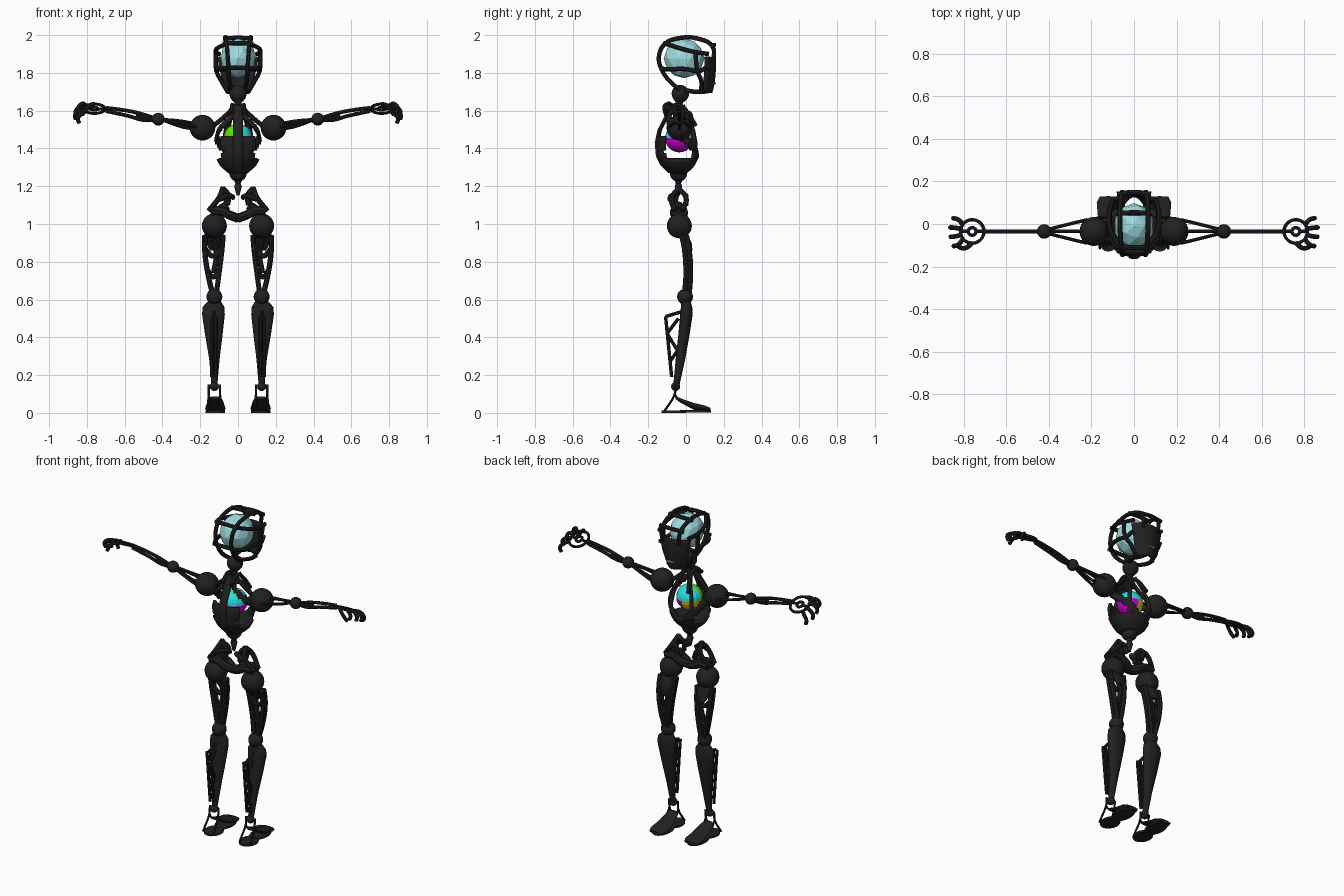
import bpy, bmesh
from math import sin, cos, pi, radians, degrees, atan2
from mathutils import Vector

if "Cube" in bpy.data.objects:
    bpy.data.objects.remove(bpy.data.objects["Cube"])


def material(name, rgb):
    m = bpy.data.materials.new(name)
    m.use_nodes = True
    m.diffuse_color = (*rgb, 1)
    m.node_tree.nodes["Principled BSDF"].inputs["Base Color"].default_value = (*rgb, 1)
    return m


BLACK = material("black", (.015, .015, .015))
PALE = material("pale blue", (.34, .72, .76))
GREEN = material("green", (.12, .8, 0))
CYAN = material("cyan", (.02, .75, .75))
MAGENTA = material("magenta", (.6, 0, .62))
YELLOW = material("yellow", (.7, .58, 0))


def finish(name, mesh, mats=(BLACK,), smooth=True):
    mesh.name = name
    ob = bpy.data.objects.new(name, mesh)
    bpy.context.collection.objects.link(ob)
    for m in mats:
        mesh.materials.append(m)
    if smooth:
        bpy.ops.object.select_all(action="DESELECT")
        ob.select_set(True)
        bpy.context.view_layer.objects.active = ob
        bpy.ops.object.shade_smooth_by_angle(angle=radians(40))
    return ob


def from_bmesh(name, bm, **kw):
    bmesh.ops.recalc_face_normals(bm, faces=bm.faces)
    mesh = bpy.data.meshes.new(name)
    bm.to_mesh(mesh)
    bm.free()
    return finish(name, mesh, **kw)


def tubes(name, paths, r, mirror=True):
    """Round bars through the given points, on both sides when mirrored."""
    cu = bpy.data.curves.new(name, "CURVE")
    cu.dimensions = "3D"
    cu.bevel_depth, cu.bevel_resolution, cu.resolution_u = r, 2, 5
    cu.use_fill_caps = True
    for side in (1, -1) if mirror else (1,):
        for path in paths:
            sp = cu.splines.new("BEZIER")
            sp.bezier_points.add(len(path) - 1)
            for p, (x, y, z) in zip(sp.bezier_points, path):
                p.co = (x * side, y, z)
                p.handle_left_type = p.handle_right_type = "AUTO"
    ob = bpy.data.objects.new(name + "_path", cu)
    bpy.context.collection.objects.link(ob)
    dg = bpy.context.evaluated_depsgraph_get()
    mesh = bpy.data.meshes.new_from_object(ob.evaluated_get(dg))
    mesh.materials.clear()
    bpy.data.objects.remove(ob)
    finish(name, mesh)


def ball(name, c, r, mirror=True):
    bm = bmesh.new()
    for side in (1, -1) if mirror else (1,):
        made = bmesh.ops.create_uvsphere(bm, u_segments=24, v_segments=14, radius=r)
        bmesh.ops.translate(bm, verts=made["verts"], vec=(c[0] * side, c[1], c[2]))
    from_bmesh(name, bm)


def loft(name, sections, along="z", mirror=True, n=16, mat=BLACK):
    """Elliptical sections (x, y, z, radius, radius) joined into one solid."""
    bm = bmesh.new()
    for side in (1, -1) if mirror else (1,):
        rings = []
        for x, y, z, a, b in sections:
            uv = [(a * cos(2 * pi * i / n), b * sin(2 * pi * i / n)) for i in range(n)]
            rings.append([bm.verts.new((x * side + u, y + v, z) if along == "z" else (x * side + u, y, z + v))
                          for u, v in uv])
        for p, q in zip(rings, rings[1:]):
            for i in range(n):
                j = (i + 1) % n
                bm.faces.new((p[i], p[j], q[j], q[i]))
        bm.faces.new(rings[0])
        bm.faces.new(rings[-1])
    from_bmesh(name, bm, mats=(mat,))


def shell(name, point, rows, cols, keep, thick):
    """Grid surface with openings cut by a rule, then thickened."""
    bm = bmesh.new()
    g = [[bm.verts.new(point(i / rows, j / cols)) for j in range(cols + 1)] for i in range(rows + 1)]
    for p, q in zip(g, g[1:]):
        for j in range(cols):
            quad = (p[j], p[j + 1], q[j + 1], q[j])
            if keep(sum((v.co for v in quad), Vector()) / 4):
                bm.faces.new(quad)
    bmesh.ops.delete(bm, geom=[v for v in bm.verts if not v.link_faces], context="VERTS")
    bmesh.ops.remove_doubles(bm, verts=bm.verts, dist=.0001)
    mod = from_bmesh(name, bm).modifiers.new("thickness", "SOLIDIFY")
    mod.thickness, mod.offset = thick, 0


# Brain
bm = bmesh.new()
bmesh.ops.create_icosphere(bm, subdivisions=2, radius=1)
for v in bm.verts:
    v.co = (v.co.x * .095, v.co.y * .108 - .01, v.co.z * .105 + 1.877)
from_bmesh("brain", bm, mats=(PALE,), smooth=False)

# Skull frame
tubes("skull_rails", [
    [(.05, .145, 1.86), (.06, .14, 1.94), (.065, .06, 1.982), (.065, -.03, 1.985),
     (.06, -.11, 1.955), (.055, -.143, 1.89), (.05, -.13, 1.82), (.045, -.08, 1.75), (.035, -.03, 1.71)],
    [(.06, -.11, 1.955), (.11, -.03, 1.93), (.117, .05, 1.91), (.1, .12, 1.9)],
    [(.05, -.13, 1.82), (.1, -.08, 1.82), (.115, 0, 1.82), (.112, .07, 1.81), (.1, .11, 1.83)],
    [(.117, .05, 1.91), (.114, .06, 1.81), (.09, .08, 1.76), (.055, .08, 1.70)]], .012)
tubes("skull_crossbars", [[(-.08, y, z), (0, y * 1.06, z + .003), (.08, y, z)]
                          for y, z in ((.14, 1.945), (.05, 1.982), (-.105, 1.955), (-.125, 1.825))], .012, False)


# Face mask and mouth
def mask_point(u, v):
    t = 2 * v - 1
    return (t * (.055 + .05 * u ** .7), .152 - .05 * t * t - .02 * (1 - u) ** 3, 1.695 + .19 * u)


shell("face_mask", mask_point, 12, 12, lambda c: True, .014)
loft("mouth", [(0, .15, 1.745, .025, .004), (0, .158, 1.745, .025, .004)], along="y", mirror=False, mat=PALE)
tubes("jaw_bars", [[(.055, .1, 1.70), (.05, .05, 1.70), (.03, -.01, 1.71)]], .012)

# Neck
ball("neck_ball", (0, -.03, 1.69), .046, False)
loft("neck", [(0, -.03, 1.66, .035, .035), (0, -.035, 1.64, .018, .018), (0, -.04, 1.54, .014, .014)], mirror=False)

# Rib cage
PROFILE = [(1.27, .04), (1.31, .088), (1.36, .115), (1.43, .122), (1.5, .105), (1.57, .065), (1.63, .035)]


def rib_point(u, v):
    z = 1.27 + .36 * u
    r = next(r0 + (r1 - r0) * (z - z0) / (z1 - z0)
             for (z0, r0), (z1, r1) in zip(PROFILE, PROFILE[1:]) if z <= z1 + .001)
    return (r * sin(2 * pi * v), -.04 - .89 * r * cos(2 * pi * v), z)


def rib_keep(c):
    a = abs(degrees(atan2(c.x, -c.y - .04)))
    slit = 1.37 < c.z < 1.395 and a > 38
    return (c.z < 1.345 or (c.z < 1.465 and a < 54 and not slit)
            or abs(a - 16 - (1.6 - c.z) * 600) < 13
            or abs(a - 142) < 8 or (c.z > 1.59 and a < 60))


shell("rib_cage", rib_point, 24, 60, rib_keep, .016)
loft("sternum", [(0, -.045 - .89 * r, z, .026, .012) for z, r in PROFILE], mirror=False)
tubes("collar_bars", [[(.02, -.05, 1.62), (.07, -.045, 1.57), (.13, -.035, 1.52)],
                      [(.03, -.11, 1.59), (.03, -.05, 1.63), (.03, .0, 1.6), (.05, .05, 1.52)]], .012)

# Four-coloured core inside the ribs
bm = bmesh.new()
bmesh.ops.create_uvsphere(bm, u_segments=16, v_segments=12, radius=.076)
for f in bm.faces:
    c = f.calc_center_median()
    top = 0 if c.x < 0 and c.y < 0 else 1
    f.material_index = top if c.z > 0 else (2 if c.x > 0 else 3)
bmesh.ops.translate(bm, verts=bm.verts, vec=(0, -.035, 1.455))
from_bmesh("core", bm, mats=(GREEN, CYAN, MAGENTA, YELLOW), smooth=False)

# Waist and spine
ball("waist_ball", (0, -.04, 1.27), .046, False)
loft("spine", [(0, -.04, 1.25, .03, .03), (0, -.04, 1.215, .014, .014), (0, -.04, 1.2, .02, .02),
               (0, -.04, 1.15, .008, .008)], mirror=False)

# Pelvis
tubes("pelvis_frame", [
    [(.08, -.04, 1.19), (.1, -.075, 1.14), (.155, -.06, 1.07)],
    [(.08, -.04, 1.19), (.1, .0, 1.14), (.155, -.02, 1.07)],
    [(.08, -.04, 1.19), (.05, -.05, 1.15), (.055, -.06, 1.1)],
    [(.1, -.085, 1.13), (.045, -.075, 1.15), (.025, -.05, 1.14)],
    [(.055, .0, 1.1), (.08, .0, 1.15), (.1, .0, 1.14)]], .014)
tubes("pelvis_girdle", [
    [(.145, y, 1.07), (.09, y, 1.07), (.05, y, 1.05), (0, -.04, 1.03)] for y in (-.06, -.015)]
    + [[(.055, -.04, 1.1), (.1, -.04, 1.07), (.13, -.04, 1.03)]], .024)

# Legs
ball("hip_balls", (.125, -.035, .99), .066)
thigh = []
for d in (-.012, .012):
    thigh += [[(.176, d - .01, .94), (.176, d + .005, .86), (.16, d + .012, .74), (.135, d + .005, .63)],
              [(.078, d - .01, .94), (.085, d + .005, .86), (.1, d + .012, .74), (.115, d + .005, .63)]]
tubes("thigh_bars", thigh + [
    [(.13, -.01, .93), (.115, .015, .84), (.13, .012, .74)],
    [(.175, .003, .87), (.13, .01, .83), (.085, .003, .87)],
    [(.165, .012, .76), (.13, .015, .72), (.1, .012, .76)]], .014)
loft("thigh_plates", [(.127, -.015, .95, .05, .022), (.127, .015, .9, .045, .015), (.127, .028, .86, .02, .006)])
ball("knee_balls", (.125, -.005, .615), .042)
loft("calves", [(.125, .0, .59, .035, .025), (.13, .003, .56, .058, .03), (.13, .002, .52, .06, .033),
                (.128, -.01, .42, .047, .03), (.125, -.03, .28, .027, .025), (.125, -.052, .14, .015, .016)])
tubes("shin_truss", [[(x, -.108, .51), (x, -.092, .35), (x, -.076, .19)] for x in (.115, .138)]
      + [[(.127, -.01, .54), (.127, -.108, .51)], [(.127, -.1, .42), (.127, -.04, .5)],
         [(.127, -.1, .42), (.127, -.045, .33)], [(.127, -.085, .27), (.127, -.045, .33)]], .009)
ball("ankle_balls", (.125, -.055, .14), .024)

# Feet
tubes("foot_struts", [[(x, -.055, .15), (x, -.06, .1), (x + d, -.1, .03), (x + d, -.115, .01)]
                      for x, d in ((.095, -.005), (.155, .005))]
      + [[(x, -.06, .1), (x, -.04, .07), (x, 0, .045)] for x in (.095, .155)]
      + [[(.095, -.055, .14), (.155, -.055, .14)]], .006)
loft("toe_plates", [(.12, -.055, .08, .03, .008), (.12, -.02, .062, .042, .012), (.12, .04, .035, .05, .018),
                    (.12, .1, .023, .055, .016), (.12, .13, .018, .04, .008)], along="y")
loft("heel_plates", [(.12, -.065, z, .052, .065) for z in (0, .012)])
loft("soles", [(.12, .05, z, .05, .083) for z in (.003, .014)])

# Arms
Y = -.035
ball("shoulder_balls", (.188, Y, 1.51), .068)
tubes("upper_arm_bars", [[(.22, Y + d, 1.515 + h), (.3, Y + d * .65, 1.53 + h), (.41, Y + d * .15, 1.555)]
                         for d, h in ((.055, 0), (-.055, 0), (0, .015), (0, -.015))], .008)
ball("elbow_balls", (.422, Y, 1.555), .034)
tubes("forearm_bars", [
    [(.44, Y, 1.56), (.53, Y, 1.588), (.62, Y, 1.605), (.7, Y, 1.615)],
    [(.44, Y, 1.55), (.5, Y, 1.55), (.58, Y, 1.572), (.7, Y, 1.598)],
    [(.45, Y, 1.555), (.5, Y, 1.562), (.54, Y, 1.575)]], .01)


# Hands, tilted towards the back
def tilt(*path):
    return [(x, Y + y, z - .45 * y) for x, y, z in path]


def ring(r):
    return tilt(*[(.76 + r * cos(i * pi / 6), r * sin(i * pi / 6), 1.61) for i in range(13)])


tubes("palm_rings", [ring(.055), ring(.018), tilt((.69, 0, 1.605), (.742, 0, 1.61)),
                     tilt((.778, 0, 1.61), (.815, 0, 1.61))], .008)
tubes("fingers", [tilt((.805, d * .7, 1.612), (.84 - abs(d) * .3, d * 1.1, 1.61),
                       (.868 - abs(d) * .4, d * 1.25, 1.585), (.865 - abs(d) * .5, d * 1.2, 1.56))
                  for d in (-.055, -.02, .015, .05)]
      + [tilt((.76, -.052, 1.612), (.785, -.075, 1.595), (.81, -.078, 1.565), (.825, -.07, 1.545))], .011)
